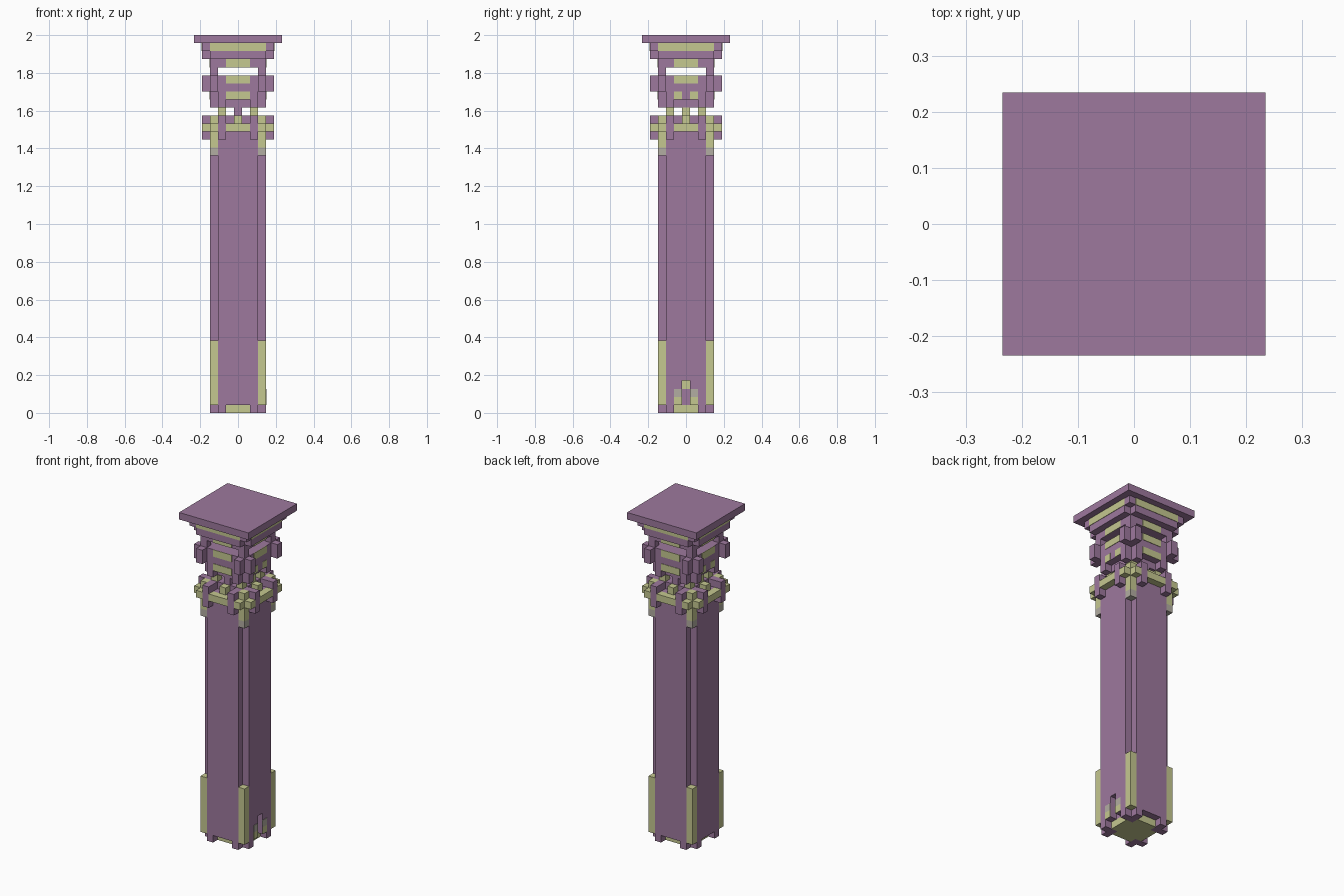
import bpy, bmesh
from mathutils import Matrix, Vector
from math import pi

cube = bpy.data.objects.get("Cube")
if cube:
    bpy.data.objects.remove(cube)

U = 2 / 47  # size of one block


def material(name, rgb):
    m = bpy.data.materials.new(name)
    m.use_nodes = True
    m.diffuse_color = (*rgb, 1)
    m.node_tree.nodes["Principled BSDF"].inputs["Base Color"].default_value = (*rgb, 1)
    return m


purple = material("purple stone", (0.34, 0.19, 0.34))
cream = material("pale yellow stone", (0.56, 0.58, 0.28))
grey = material("greyish stone", (0.45, 0.42, 0.36))


def part(name, mat, boxes, turns=(0, 1, 2, 3)):
    """Boxes (x0, x1, y0, y1, z0, z1) in blocks, repeated by quarter turns."""
    bm = bmesh.new()
    for t in turns:
        for x0, x1, y0, y1, z0, z1 in boxes:
            size = Matrix.Diagonal((x1 - x0, y1 - y0, z1 - z0, 1))
            mid = Matrix.Translation(Vector((x0 + x1, y0 + y1, z0 + z1)) / 2)
            bmesh.ops.create_cube(
                bm, size=1,
                matrix=Matrix.Scale(U, 4) @ Matrix.Rotation(t * pi / 2, 4, "Z") @ mid @ size)
    mesh = bpy.data.meshes.new(name)
    bm.to_mesh(mesh)
    bm.free()
    mesh.materials.append(mat)
    ob = bpy.data.objects.new(name, mesh)
    bpy.context.collection.objects.link(ob)


def square(r, z0, z1):
    return (-r, r, -r, r, z0, z1)


def notched(r, z0, z1):
    """Square layer with its corner blocks missing."""
    return [(-r, r, 1 - r, r - 1, z0, z1), (1 - r, r - 1, -r, r, z0, z1)]


def corner(z0, z1):
    return (-3.5, -2.5, -3.5, -2.5, z0, z1)


def panel(x0, x1, r, z0, z1):
    """Thin plate on the front face at distance r."""
    return (x0, x1, -r - 0.06, -r + 0.02, z0, z1)


def feet(z0, z1):
    return [(-2.5, -1.5, -3.5, -1.5, z0, z1), (-3.5, -1.5, -2.5, -1.5, z0, z1)]


ONCE = (0,)
DOOR = (1,)

# Base
part("base", cream, notched(2.5, 0, 1), ONCE)
part("base_feet", purple, feet(0, 1))
part("base_corner", cream, [corner(1, 9)])

# Shaft, with a slot on one side
part("shaft_core", purple, [square(2.5, 1, 37)], ONCE)
part("shaft_side", purple, [(-2.5, 2.5, -3.5, -2.5, 1, 36)], (0, 2, 3))
part("shaft_slotted_side", purple,
     [(-2.5, -0.5, -3.5, -2.5, 1, 36), (0.5, 2.5, -3.5, -2.5, 1, 36),
      (-0.5, 0.5, -3.5, -2.5, 4, 36)], DOOR)
part("slot_top", cream, [panel(-0.5, 0.5, 2.5, 3, 4)], DOOR)
part("slot_lower_trim", cream,
     [panel(-1.5, -0.5, 3.5, 1, 2), panel(0.5, 1.5, 3.5, 1, 2)], DOOR)
part("slot_upper_trim", grey,
     [panel(-1.5, -0.5, 3.5, 2, 3), panel(0.5, 1.5, 3.5, 2, 3)], DOOR)

# Collar at the top of the shaft
part("collar_corner_tip", grey, [corner(32, 33)])
part("collar_corner", cream,
     [corner(33, 37), (-4.5, -2.5, -3.5, -2.5, 35, 36), (-3.5, -2.5, -4.5, -2.5, 35, 36)])
part("collar_band", cream, [(-1.5, 1.5, -4.5, -3.5, 35, 36)])
part("collar_clip", purple,
     [(-2.5, -1.5, -4.5, -2.5, 34, 37), (1.5, 2.5, -4.5, -2.5, 34, 37)])
part("collar_stud", cream, [(-0.5, 0.5, -3.5, -2.5, 36, 37)])

# Open neck
part("neck_corner_post", cream, [(-2.5, -1.5, -2.5, -1.5, 37, 38)])
part("neck_front_post", purple, [(-0.5, 0.5, -2.5, -1.5, 37, 38)], (0, 2))
part("neck_side_post", cream, [(-0.5, 0.5, -2.5, -1.5, 37, 38)], (1, 3))

# Capital
part("capital_underside", purple, [square(2.5, 38, 39)], ONCE)
part("capital_feet", purple, feet(38, 39))
part("capital_body", purple, notched(3.5, 39, 42), ONCE)
part("capital_low_panel", cream, [panel(-1.5, 1.5, 3.5, 39, 40)], (0, 2))
part("capital_low_split_panel", cream,
     [panel(-1.5, -0.5, 3.5, 39, 40), panel(0.5, 1.5, 3.5, 39, 40)], (1, 3))
part("capital_panel", cream, [panel(-1.5, 1.5, 3.5, 41, 42)])
part("capital_ear", purple,
     [(-4.5, -2.5, -3.5, -2.5, 40, 42), (-3.5, -2.5, -4.5, -2.5, 40, 42)])
part("capital_corner_post", purple, [corner(42, 44)])

# Upper mouldings and top slab
part("upper_moulding", purple, notched(3.5, 43, 44), ONCE)
part("upper_panel", cream, [panel(-1.5, 1.5, 3.5, 43, 44)])
part("frieze_lower", purple, notched(4.5, 44, 45), ONCE)
part("frieze", purple, [square(4.5, 45, 46)], ONCE)
part("frieze_panel", cream, [panel(-3.5, 3.5, 4.5, 45, 46)])
part("top_slab", purple, [square(5.5, 46, 47)], ONCE)
